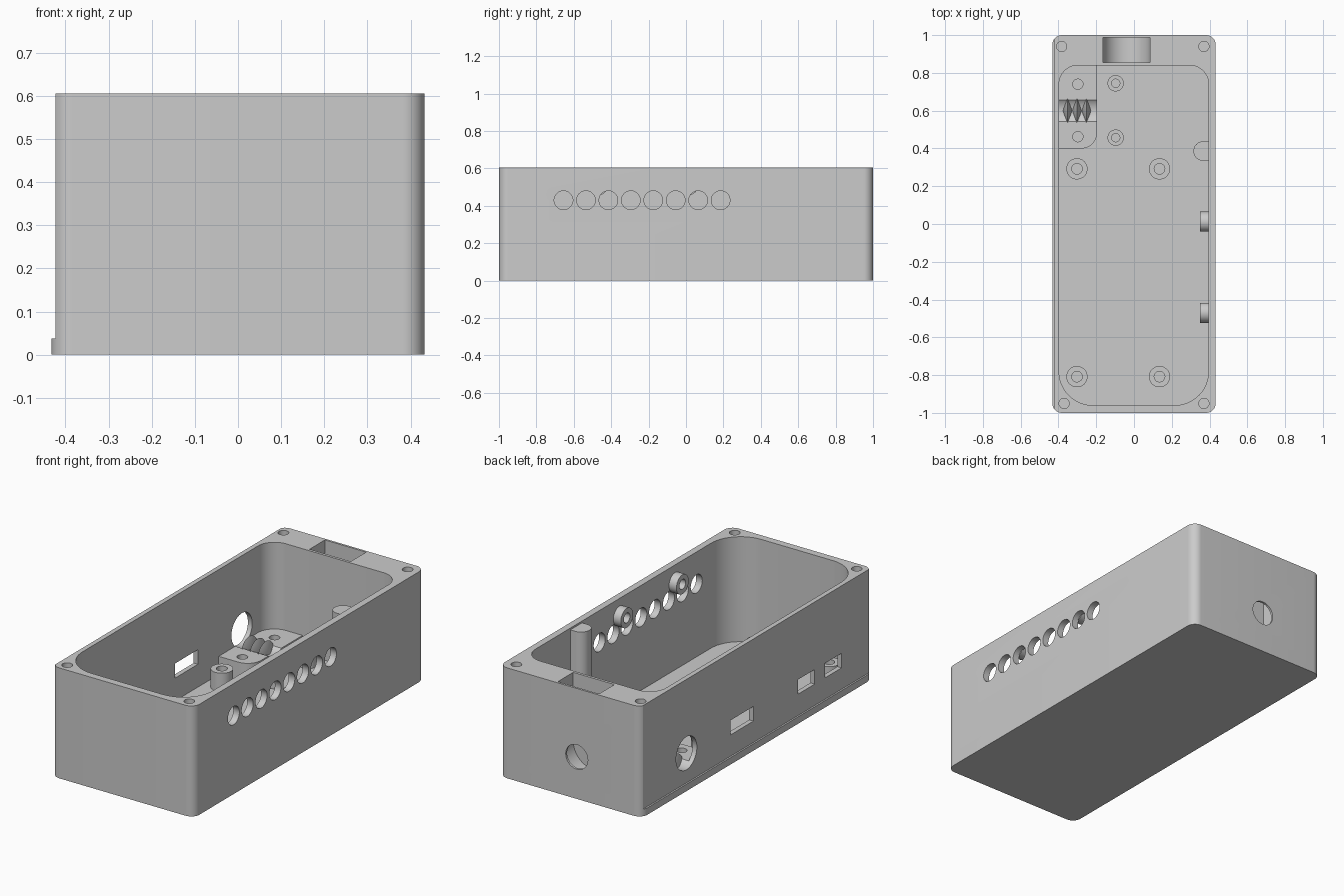
import bpy, bmesh
from math import pi, sin, cos, radians
from mathutils import Matrix

cube = bpy.data.objects.get("Cube")
if cube:
    bpy.data.objects.remove(cube)

grey = bpy.data.materials.new("plain_grey")
grey.use_nodes = True
COLOUR = (0.6, 0.6, 0.6, 1)
grey.diffuse_color = COLOUR
grey.node_tree.nodes["Principled BSDF"].inputs["Base Color"].default_value = COLOUR

TOP, FLOOR, DECK = 0.605, 0.03, 0.13
AXES = {"x": Matrix.Rotation(pi / 2, 4, "Y"),
        "y": Matrix.Rotation(pi / 2, 4, "X"),
        "z": Matrix.Identity(4)}


def make(name, bm):
    bmesh.ops.recalc_face_normals(bm, faces=bm.faces)
    mesh = bpy.data.meshes.new(name)
    bm.to_mesh(mesh)
    bm.free()
    mesh.materials.append(grey)
    obj = bpy.data.objects.new(name, mesh)
    bpy.context.collection.objects.link(obj)
    return obj


def cylinder(name, centre, r, depth, axis="z", r2=None, sides=48):
    bm = bmesh.new()
    bmesh.ops.create_cone(bm, cap_ends=True, segments=sides, radius1=r,
                          radius2=r if r2 is None else r2, depth=depth,
                          matrix=Matrix.Translation(centre) @ AXES[axis])
    return make(name, bm)


def block(name, x, y, z, radii=(0, 0, 0, 0)):
    """Upright prism; corner radii run front-right, back-right, back-left, front-left."""
    bm = bmesh.new()
    corners = [(x[1], y[0], -1, 1), (x[1], y[1], -1, -1),
               (x[0], y[1], 1, -1), (x[0], y[0], 1, 1)]
    points = []
    for i, ((cx, cy, sx, sy), r) in enumerate(zip(corners, radii)):
        steps = 12 if r else 0
        for k in range(steps + 1):
            a = radians(-90 + 90 * i + (90 * k / steps if steps else 0))
            points.append((cx + sx * r + r * cos(a), cy + sy * r + r * sin(a), z[0]))
    face = bm.faces.new([bm.verts.new(p) for p in points])
    out = bmesh.ops.extrude_face_region(bm, geom=[face])
    bmesh.ops.translate(bm, vec=(0, 0, z[1] - z[0]),
                        verts=[v for v in out["geom"] if isinstance(v, bmesh.types.BMVert)])
    return make(name, bm)


def combine(obj, tools, operation="DIFFERENCE"):
    for tool in tools:
        mod = obj.modifiers.new("cut", "BOOLEAN")
        mod.operation, mod.solver, mod.object = operation, "EXACT", tool
    graph = bpy.context.evaluated_depsgraph_get()
    result = bpy.data.meshes.new_from_object(obj.evaluated_get(graph))
    obj.modifiers.clear()
    obj.data = result
    for tool in tools:
        bpy.data.objects.remove(tool)


# Case: rounded box, stepped back on the left side above a low lip
case = block("case", (-0.432, 0.432), (-1, 1), (0, TOP), (0.05,) * 4)
cuts = [
    block("step", (-0.6, -0.423), (-1.2, 1.2), (0.038, 0.8)),
    block("cavity", (-0.397, 0.395), (-0.96, 0.84), (FLOOR, 0.8), (0.18, 0.1, 0.1, 0.18)),
    cylinder("cable_hole", (-0.42, 0.6, 0.2), 0.09, 0.1, "x"),
]
# Connector windows in the left wall
for y, half in ((0.12, 0.1), (-0.437, 0.073), (-0.67, 0.073)):
    cuts.append(block("window", (-0.46, -0.38), (y - half, y + half), (0.155, 0.235)))
# Row of vent holes in the right wall
for i in range(8):
    cuts.append(cylinder("vent", (0.42, -0.655 + 0.12 * i, 0.43), 0.05, 0.1, "x"))
# Lid screw holes
for x, y in ((-0.383, 0.94), (0.37, 0.94), (-0.37, -0.95), (0.37, -0.95)):
    cuts.append(cylinder("lid_hole", (x, y, TOP), 0.027, 0.3, sides=32))
# Round-bottomed slot in the back wall, open to the back through a hole
slot = block("slot", (-0.165, 0.085), (0.855, 0.988), (0.23, 0.8))
combine(slot, [cylinder("slot_round", (-0.04, 0.9215, 0.23), 0.125, 0.133, "y", sides=64)], "UNION")
cuts += [slot, cylinder("back_hole", (-0.038, 0.98, 0.23), 0.067, 0.1, "y")]
combine(case, cuts)
parts = [case]

# Cable clamp platform with a trough and two screw holes
platform = block("clamp_platform", (-0.402, -0.197), (0.4, 0.842), (FLOOR - 0.005, DECK),
                 (0.08, 0, 0.1, 0))
combine(platform, [cylinder("trough", (-0.3, 0.6, 0.2), 0.09, 0.5, "x")]
        + [cylinder("clamp_hole", (-0.297, y, DECK), 0.027, 0.16, sides=32) for y in (0.74, 0.462)])
parts.append(platform)

# Sharp gripping ridges across the trough
for i, x in enumerate((-0.352, -0.302, -0.252)):
    for side in (-1, 1):
        r1, r2 = (0.07, 0) if side > 0 else (0, 0.07)
        parts.append(cylinder(f"grip_ridge_{i}_{'outer' if side < 0 else 'inner'}",
                              (x + side * 0.0125, 0.6, 0.105), r1, 0.025, "x", r2))

# Hollow standoffs on the floor
standoffs = [(x, y, 0.056, 0.028) for x in (-0.302, 0.135) for y in (0.292, -0.808)]
standoffs += [(-0.097, y, 0.043, 0.022) for y in (0.745, 0.457)]
for i, (x, y, r, bore) in enumerate(standoffs):
    post = cylinder(f"standoff_{i}", (x, y, (DECK + FLOOR - 0.005) / 2), r, DECK - FLOOR + 0.005)
    combine(post, [cylinder("bore", (x, y, DECK), bore, 0.19, sides=32)])
    parts.append(post)

# Half-round column on the right wall
parts.append(block("wall_column", (0.315, 0.402), (0.335, 0.437), (FLOOR - 0.005, 0.595),
                   (0, 0, 0.05, 0.05)))

# Hollow bosses on the right wall
for i, y in enumerate((0.012, -0.47)):
    boss = cylinder(f"wall_boss_{i}", (0.375, y, 0.51), 0.053, 0.05, "x")
    combine(boss, [cylinder("bore", (0.365, y, 0.51), 0.027, 0.06, "x", sides=32)])
    parts.append(boss)

bpy.ops.object.select_all(action="DESELECT")
for obj in parts:
    obj.select_set(True)
bpy.context.view_layer.objects.active = case
bpy.ops.object.shade_smooth_by_angle(angle=radians(30))
